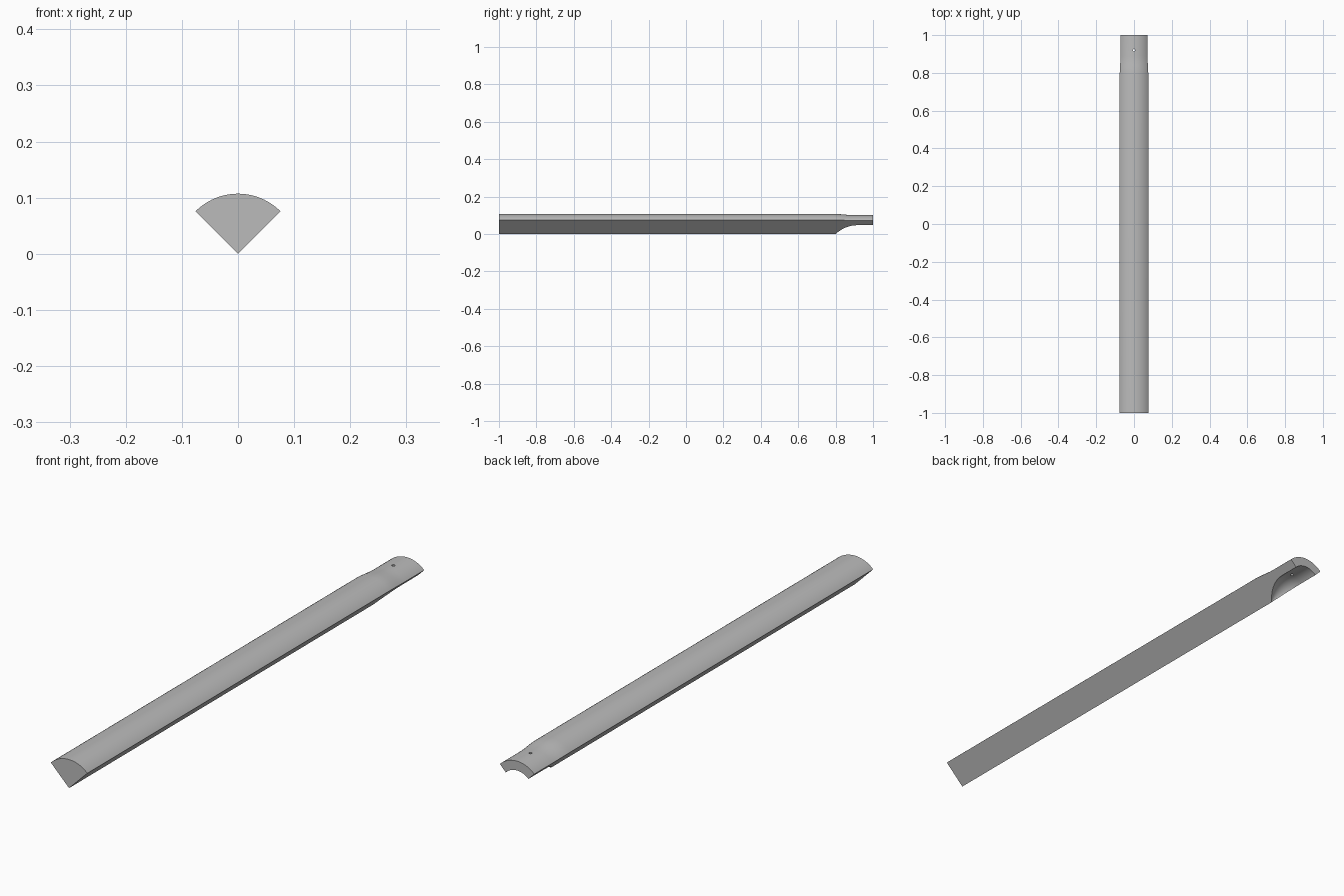
import bpy, bmesh
from math import sin, cos, pi, radians

if "Cube" in bpy.data.objects:
    bpy.data.objects.remove(bpy.data.objects["Cube"], do_unlink=True)

OUTER, NECK, BORE = 0.107, 0.101, 0.066
BORE_START, BORE_FULL, HOLE_Y = 0.80, 0.92, 0.92

grey = bpy.data.materials.new("plain grey")
grey.use_nodes = True
colour = (0.5, 0.5, 0.5, 1)
grey.diffuse_color = colour
grey.node_tree.nodes["Principled BSDF"].inputs["Base Color"].default_value = colour


def make_object(name, bm):
    bmesh.ops.recalc_face_normals(bm, faces=bm.faces[:])
    mesh = bpy.data.meshes.new(name)
    bm.to_mesh(mesh)
    bm.free()
    mesh.materials.append(grey)
    obj = bpy.data.objects.new(name, mesh)
    bpy.context.collection.objects.link(obj)
    return obj


# Lengthwise profile as (radius, y): outer skin, eased neck, rounded bore
profile = [(0, -1), (OUTER, -1)]
for i in range(7):
    t = i / 6
    profile.append((OUTER + (NECK - OUTER) * (1 - cos(pi * t)) / 2, 0.79 + 0.10 * t))
profile += [(NECK, 1), (BORE, 1)]
STEPS = 14
for i in range(STEPS + 1):
    t = (1 - i / STEPS) ** 1.3
    profile.append((BORE * (1 - (1 - t) ** 2.2),
                    BORE_START + (BORE_FULL - BORE_START) * t))

# Quarter wedge: spin the profile about the long axis
bm = bmesh.new()
a = radians(-45)
face = bm.faces.new([bm.verts.new((r * sin(a), y, r * cos(a))) for r, y in profile])
bmesh.ops.spin(bm, geom=[face] + face.edges[:] + face.verts[:], cent=(0, 0, 0),
               axis=(0, 1, 0), angle=radians(90), steps=28, use_duplicate=False)
bmesh.ops.remove_doubles(bm, verts=bm.verts[:], dist=0.00001)
wedge = make_object("quarter_round_bar", bm)

# Small pin hole through the neck
bm = bmesh.new()
bmesh.ops.create_cone(bm, cap_ends=True, segments=16, radius1=0.006, radius2=0.006, depth=0.1)
bmesh.ops.translate(bm, verts=bm.verts[:], vec=(0, HOLE_Y, 0.09))
cutter = make_object("pin_hole_cutter", bm)
cutter.hide_render = True

cut = wedge.modifiers.new("pin hole", 'BOOLEAN')
cut.operation = 'DIFFERENCE'
cut.solver = 'EXACT'
cut.object = cutter

bpy.ops.object.select_all(action='DESELECT')
wedge.select_set(True)
bpy.context.view_layer.objects.active = wedge
bpy.ops.object.modifier_apply(modifier=cut.name)
bpy.data.objects.remove(cutter, do_unlink=True)
bpy.ops.object.shade_smooth_by_angle(angle=radians(30))
